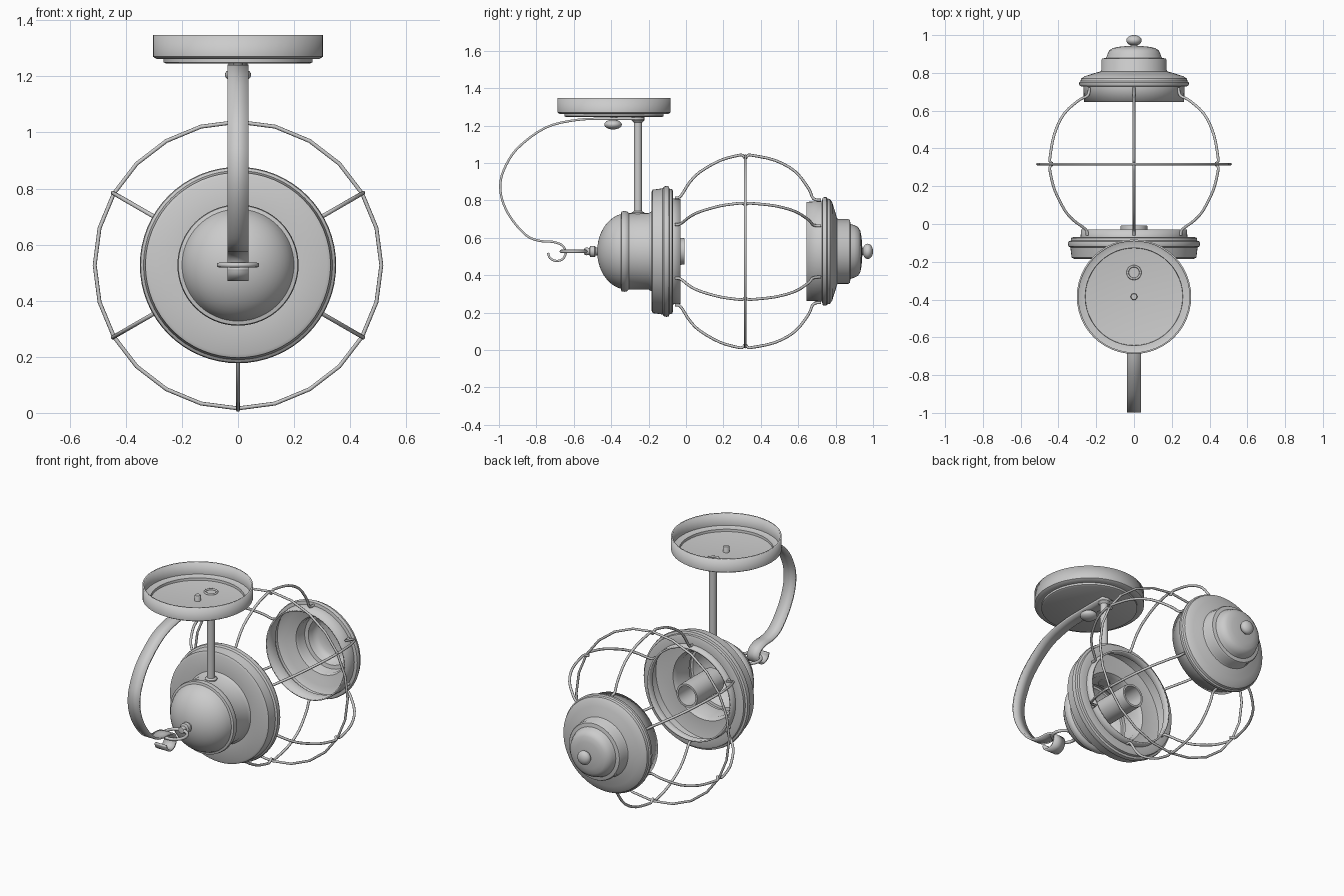
import bpy, bmesh, math
from mathutils import Vector, Matrix

if "Cube" in bpy.data.objects:
    bpy.data.objects.remove(bpy.data.objects["Cube"])

C = 0.527            # height of the lantern axis
CANOPY_Y = -0.385    # centre of the ceiling canopy


def finish(ob, angle=35, thick=0):
    bpy.ops.object.select_all(action='DESELECT')
    ob.select_set(True)
    bpy.context.view_layer.objects.active = ob
    if thick:
        m = ob.modifiers.new("thickness", 'SOLIDIFY')
        m.thickness = abs(thick)
        m.offset = -1 if thick > 0 else 0
    bpy.ops.object.shade_smooth_by_angle(angle=math.radians(angle))
    return ob


def mesh_object(name, bm):
    me = bpy.data.meshes.new(name)
    bm.to_mesh(me)
    bm.free()
    ob = bpy.data.objects.new(name, me)
    bpy.context.collection.objects.link(ob)
    return ob


def lathe(name, profile, loc, along_y=True, n=48, thick=0):
    """Revolve (radius, height) points about z, or lay the axis along y."""
    bm = bmesh.new()
    rings = [[bm.verts.new((r * math.cos(2 * math.pi * j / n),
                            r * math.sin(2 * math.pi * j / n), h))
              for j in range(n)] for r, h in profile]
    for a, b in zip(rings, rings[1:]):
        for j in range(n):
            k = (j + 1) % n
            bm.faces.new((a[j], a[k], b[k], b[j]))
    bmesh.ops.remove_doubles(bm, verts=bm.verts, dist=1e-5)
    if along_y:
        bm.transform(Matrix.Rotation(-math.pi / 2, 4, 'X'))
    ob = mesh_object(name, bm)
    ob.location = loc
    return finish(ob, thick=thick)


def ball(name, loc, radii):
    bm = bmesh.new()
    bmesh.ops.create_uvsphere(bm, u_segments=24, v_segments=14, radius=1)
    bm.transform(Matrix.Diagonal((*radii, 1)))
    ob = mesh_object(name, bm)
    ob.location = loc
    return finish(ob)


def smooth_path(pts, steps=4):
    """Catmull-Rom interpolation."""
    p = [Vector(q) for q in pts]
    p = [2 * p[0] - p[1]] + p + [2 * p[-1] - p[-2]]
    out = []
    for a, b, c, d in zip(p, p[1:], p[2:], p[3:]):
        for s in range(steps):
            t = s / steps
            out.append(0.5 * (2 * b + (c - a) * t + (2 * a - 5 * b + 4 * c - d) * t * t
                              + (3 * b - a - 3 * c + d) * t ** 3))
    return out + [p[-2]]


def wire(name, pts, radius, loc, cyclic=False):
    cu = bpy.data.curves.new(name, 'CURVE')
    cu.dimensions = '3D'
    cu.bevel_depth = radius
    cu.bevel_resolution = 2
    cu.use_fill_caps = True
    sp = cu.splines.new('POLY')
    sp.points.add(len(pts) - 1)
    for q, co in zip(sp.points, pts):
        q.co = (*co, 1)
    sp.use_cyclic_u = cyclic
    ob = bpy.data.objects.new(name, cu)
    bpy.context.collection.objects.link(ob)
    ob.location = loc
    bpy.ops.object.select_all(action='DESELECT')
    ob.select_set(True)
    bpy.context.view_layer.objects.active = ob
    bpy.ops.object.convert(target='MESH')
    return finish(bpy.context.object, 50)


def circle(r, n, y=0, flat=False):
    a = [2 * math.pi * i / n for i in range(n)]
    return [(r * math.cos(t), r * math.sin(t), 0) if flat
            else (r * math.cos(t), y, r * math.sin(t)) for t in a]


# Ceiling canopy: open dish with stepped base, centre stud and rod hole
lathe("canopy", [(0, 1.245), (.255, 1.245), (.265, 1.25), (.265, 1.262), (.29, 1.262),
                 (.303, 1.27), (.303, 1.348)],
      (0, CANOPY_Y, 0), along_y=False, thick=.009)
lathe("canopy_stud", [(0, 1.2), (.018, 1.2), (.018, 1.282), (.015, 1.287), (0, 1.287)],
      (0, CANOPY_Y, 0), along_y=False, n=16)
ball("canopy_knob", (0, -.39, 1.205), (.047, .047, .026))
wire("rod_hole_rim", circle(.034, 20, flat=True), .006, (0, -.257, 1.256), True)

# Support rod with flared ends
lathe("support_rod", [(0, .715), (.034, .715), (.034, .735), (.022, .742), (.022, 1.215),
                      (.034, 1.228), (.034, 1.245), (0, 1.245)],
      (0, -.257, 0), along_y=False, n=20)

# Flat strap sweeping forward and curling into a hook
path = smooth_path([(0, -.225, 1.236), (0, -.4, 1.236), (0, -.583, 1.23), (0, -.754, 1.187),
                    (0, -.904, 1.075), (0, -.975, .96), (0, -.993, .87), (0, -.975, .78),
                    (0, -.925, .69), (0, -.85, .61), (0, -.78, .583), (0, -.711, .578),
                    (0, -.663, .56), (0, -.643, .524), (0, -.658, .487), (0, -.695, .476),
                    (0, -.727, .492), (0, -.738, .519)])
bm = bmesh.new()
rows = [[bm.verts.new((x, p.y, p.z)) for x in (-.038, .038)] for p in path]
for a, b in zip(rows, rows[1:]):
    bm.faces.new((a[0], a[1], b[1], b[0]))
finish(mesh_object("hook_strap", bm), thick=-.012)

# Ring held by the hook, and its neck on the dome
wire("hang_ring", circle(.067, 32, flat=True), .009, (0, -.6, C), True)
lathe("ring_neck", [(0, -.546), (.018, -.543), (.021, -.53), (.018, -.517), (.03, -.512),
                    (.03, -.488), (.022, -.482), (.022, -.46)], (0, 0, C), n=24)

# Lantern body: dome, collar and wide flange, open towards the cage
dome = [(.204 * math.sin(t), -.315 - .16 * math.cos(t))
        for t in [math.radians(78) * i / 10 for i in range(11)]]
lathe("lantern_body", dome + [(.213, -.345), (.216, -.33), (.213, -.315), (.204, -.305),
                              (.204, -.2), (.214, -.184), (.318, -.184), (.33, -.178),
                              (.337, -.125), (.347, -.118), (.35, -.105), (.347, -.092),
                              (.335, -.088), (.333, -.074), (.322, -.07), (.283, -.07),
                              (.28, -.03)],
      (0, 0, C), n=64, thick=.01)

# Lamp socket inside the body
lathe("lamp_socket", [(0, -.44), (.05, -.44), (.05, -.27), (.072, -.26), (.072, -.03),
                      (.07, -.008), (.058, -.008), (.058, -.17), (0, -.17)], (0, 0, C), n=32)

# Cage: one equator ring and six bent wires
wire("cage_ring", circle(.511, 24, .317), .007, (0, 0, C), True)
bend = smooth_path([(0, -.06, .287), (0, -.035, .29), (0, -.015, .315), (0, .02, .37),
                    (0, .075, .425), (0, .182, .486), (0, .278, .513), (0, .303, .513),
                    (0, .317, .498), (0, .331, .513), (0, .356, .513), (0, .476, .487),
                    (0, .583, .428), (0, .655, .337), (0, .675, .29), (0, .695, .276),
                    (0, .722, .274)], 3)
for i in range(6):
    wire("cage_wire_%d" % (i + 1), bend, .0075, (0, 0, C)).rotation_euler.y = i * math.pi / 3

# End cap: stepped hollow shell with a finial
lathe("end_cap", [(.265, .645), (.268, .727), (.286, .73), (.29, .738), (.29, .75),
                  (.283, .756), (.28, .77), (.262, .782), (.235, .79), (.205, .8),
                  (.178, .807), (.173, .815), (.173, .868), (.168, .876), (.147, .88),
                  (.14, .9), (.13, .92), (.11, .932), (.08, .938), (.04, .942), (0, .943)],
      (0, 0, C), n=64, thick=.008)
lathe("finial_neck", [(.03, .936), (.018, .944), (.018, .965)], (0, 0, C), n=20)
ball("finial", (0, .972, C), (.041, .028, .041))
